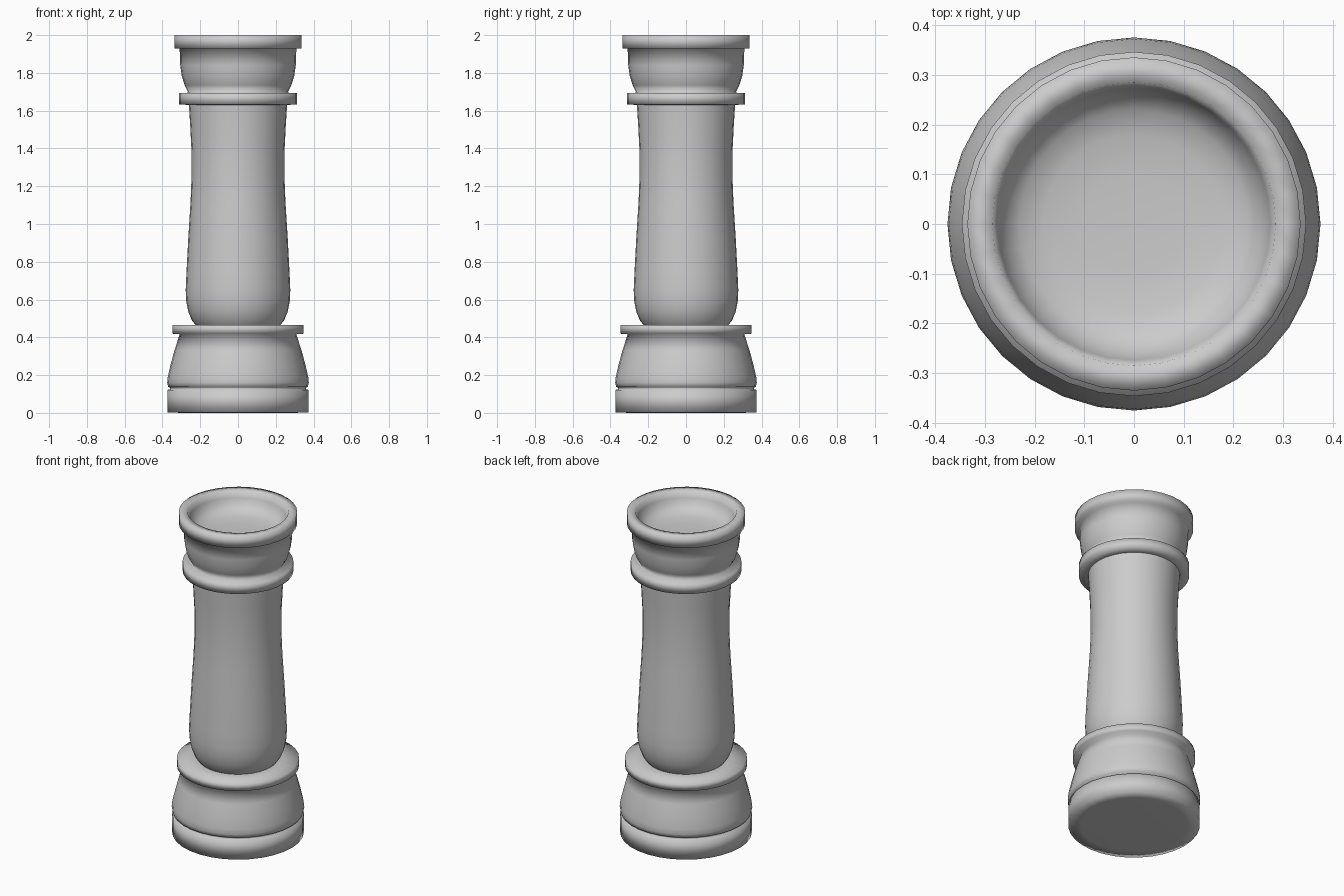
import bpy, bmesh
from math import cos, sin, tau

SIDES = 32


def lathe(name, profile):
    """Revolve a (radius, height) profile around z, smooth shaded."""
    bm = bmesh.new()
    rings = [[bm.verts.new((r * cos(tau * i / SIDES), r * sin(tau * i / SIDES), z))
              for i in range(SIDES)] for r, z in profile]
    for low, high in zip(rings, rings[1:]):
        for i in range(SIDES):
            k = (i + 1) % SIDES
            bm.faces.new((low[i], low[k], high[k], high[i]))
    bmesh.ops.remove_doubles(bm, verts=bm.verts[:], dist=1e-5)
    for f in bm.faces:
        f.smooth = True
    mesh = bpy.data.meshes.new(name)
    bm.to_mesh(mesh)
    bm.free()
    obj = bpy.data.objects.new(name, mesh)
    bpy.context.collection.objects.link(obj)
    return obj


# Base: plinth, groove, flared bell and lower collar
lathe("base", [
    (0, 0), (0.30, 0), (0.373, 0.003), (0.373, 0.122), (0.36, 0.124), (0.36, 0.134),
    (0.37, 0.138), (0.375, 0.16), (0.372, 0.19), (0.357, 0.255), (0.337, 0.33),
    (0.308, 0.418), (0.346, 0.419), (0.346, 0.465), (0.225, 0.466)])

# Column shaft with rounded foot and slight waist
lathe("shaft", [
    (0.225, 0.466), (0.244, 0.49), (0.263, 0.535), (0.274, 0.59), (0.277, 0.65),
    (0.273, 0.74), (0.263, 0.93), (0.251, 1.12), (0.246, 1.25), (0.247, 1.40),
    (0.253, 1.52), (0.26, 1.631)])

# Crown: upper collar, cup, rim and hollow dish
lathe("crown", [
    (0.26, 1.631), (0.313, 1.632), (0.313, 1.694), (0.262, 1.695), (0.283, 1.735),
    (0.298, 1.785), (0.306, 1.84), (0.309, 1.928), (0.335, 1.929), (0.335, 2.0),
    (0.285, 2.0), (0.274, 1.96), (0.258, 1.925), (0.23, 1.9), (0.18, 1.886),
    (0.10, 1.88), (0, 1.88)])
